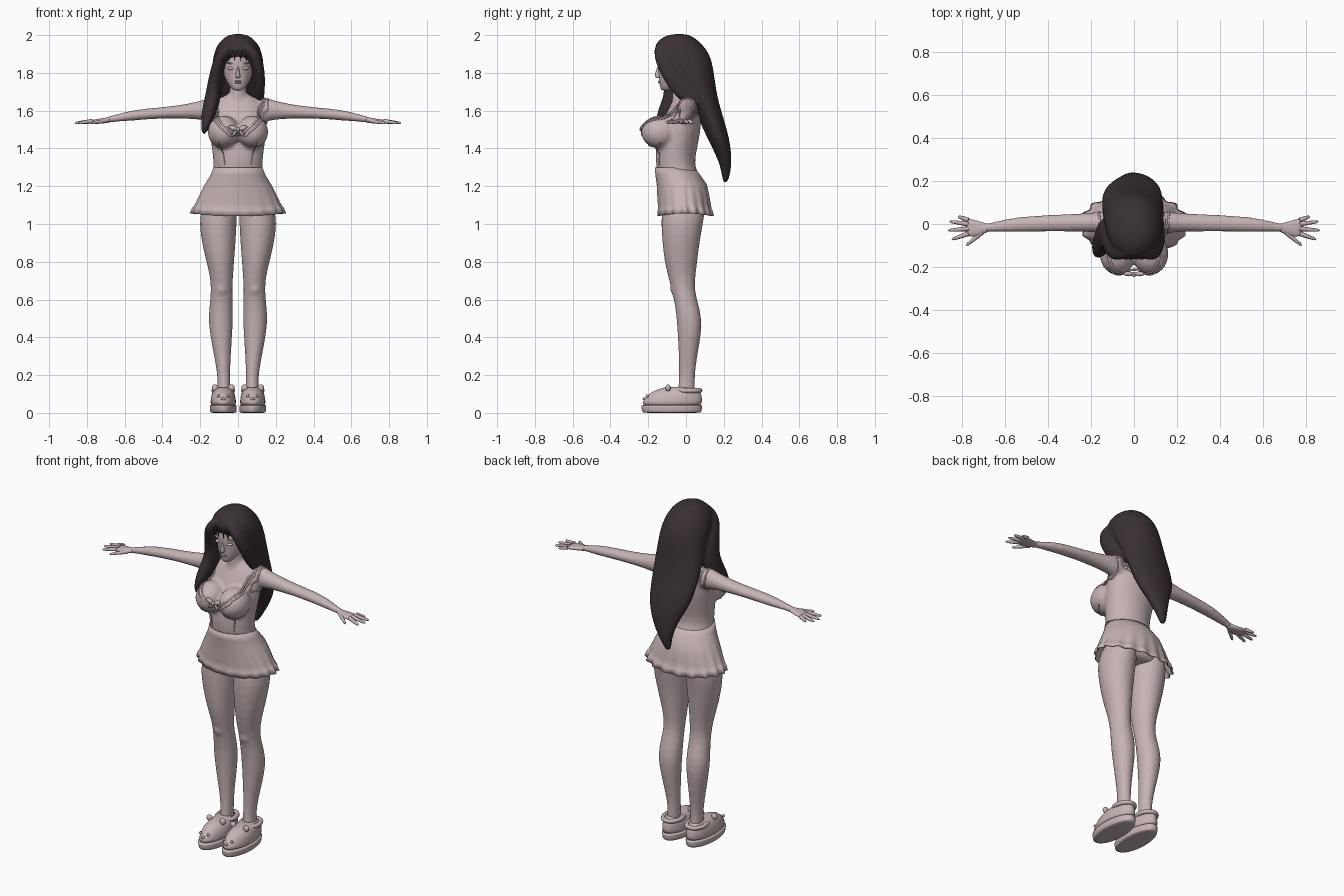
import bpy, bmesh
from math import sin, cos, pi
from mathutils import Vector, Matrix
from mathutils.bvhtree import BVHTree

cube = bpy.data.objects.get("Cube")
if cube:
    bpy.data.objects.remove(cube)


def material(name, colour):
    mat = bpy.data.materials.new(name)
    mat.use_nodes = True
    mat.diffuse_color = (*colour, 1)
    mat.node_tree.nodes["Principled BSDF"].inputs["Base Color"].default_value = (*colour, 1)
    return mat


PINK = material("dusty_pink", (.57, .455, .46))
DARK = material("dark_plum", (.042, .03, .036))


def loft(bm, sections, axis="z", sides=20):
    """Closed skin over ellipses, each given as (position, u0, u1, v0, v1)."""
    rings = []
    for pos, u0, u1, v0, v1 in sections:
        ring = []
        for i in range(sides):
            a = 2 * pi * i / sides
            u = (u0 + u1) / 2 + (u1 - u0) / 2 * cos(a)
            v = (v0 + v1) / 2 + (v1 - v0) / 2 * sin(a)
            ring.append(bm.verts.new((u, v, pos) if axis == "z" else (pos, u, v)))
        rings.append(ring)
    for a, b in zip(rings, rings[1:]):
        for i in range(sides):
            j = (i + 1) % sides
            bm.faces.new((a[i], a[j], b[j], b[i]))
    bm.faces.new(rings[0])
    bm.faces.new(rings[-1])


def ball(bm, centre, size, turn=0):
    matrix = Matrix.Translation(centre) @ Matrix.Rotation(turn, 4, "Y") @ Matrix.Diagonal((*size, 1))
    bmesh.ops.create_uvsphere(bm, u_segments=20, v_segments=12, radius=1, matrix=matrix)


def mirror(bm):
    copy = bmesh.ops.duplicate(bm, geom=bm.verts[:] + bm.edges[:] + bm.faces[:])
    verts = [g for g in copy["geom"] if isinstance(g, bmesh.types.BMVert)]
    bmesh.ops.scale(bm, vec=(-1, 1, 1), verts=verts)


def finish(name, bm, mat, subdivide=0, voxel=0, smooth=0):
    bmesh.ops.recalc_face_normals(bm, faces=bm.faces)
    mesh = bpy.data.meshes.new(name)
    bm.to_mesh(mesh)
    bm.free()
    for p in mesh.polygons:
        p.use_smooth = True
    mesh.materials.append(mat)
    ob = bpy.data.objects.new(name, mesh)
    bpy.context.collection.objects.link(ob)
    if subdivide:
        ob.modifiers.new("Subdivide", "SUBSURF").levels = subdivide
        ob.modifiers[-1].render_levels = subdivide
    if voxel:
        blend = ob.modifiers.new("Blend", "REMESH")
        blend.mode, blend.voxel_size, blend.use_smooth_shade = "VOXEL", voxel, True
        relax = ob.modifiers.new("Relax", "SMOOTH")
        relax.factor, relax.iterations = .5, smooth
    return ob


def tube(name, points, radius, mat=PINK, taper=None, closed=False):
    curve = bpy.data.curves.new(name, "CURVE")
    curve.dimensions, curve.bevel_depth, curve.bevel_resolution = "3D", radius, 2
    curve.use_fill_caps = True
    spline = curve.splines.new("POLY")
    spline.points.add(len(points) - 1)
    spline.use_cyclic_u = closed
    for i, p in enumerate(points):
        spline.points[i].co = (*p, 1)
        spline.points[i].radius = taper[i] if taper else 1
    temp = bpy.data.objects.new(name, curve)
    bpy.context.collection.objects.link(temp)
    graph = bpy.context.evaluated_depsgraph_get()
    mesh = bpy.data.meshes.new_from_object(temp.evaluated_get(graph))
    bpy.data.objects.remove(temp)
    bm = bmesh.new()
    bm.from_mesh(mesh)
    return finish(name, bm, mat)


# Body: arms, bust, neck and torso blended into one skin
bm = bmesh.new()
loft(bm, [(.07, -.05, .06, 1.54, 1.68), (.14, -.045, .06, 1.54, 1.672), (.2, -.037, .052, 1.553, 1.652),
          (.3, -.036, .047, 1.558, 1.63), (.42, -.036, .042, 1.558, 1.617), (.54, -.038, .034, 1.548, 1.607),
          (.62, -.038, .018, 1.543, 1.588), (.68, -.037, .003, 1.536, 1.57), (.71, -.04, .003, 1.535, 1.565)], "x")
ball(bm, (.076, -.138, 1.487), (.086, .102, .088))
mirror(bm)
loft(bm, [(z, -w, w, f, b) for z, w, f, b in [
    (1.04, .13, -.09, .08), (1.06, .165, -.11, .1), (1.12, .18, -.125, .115), (1.2, .165, -.135, .11),
    (1.25, .14, -.15, .075), (1.31, .128, -.16, .042), (1.4, .14, -.165, .06), (1.5, .155, -.14, .08),
    (1.57, .155, -.115, .083), (1.63, .14, -.085, .075), (1.665, .1, -.065, .055), (1.695, .048, -.06, .035)]])
loft(bm, [(1.6, -.055, .055, -.08, .04), (1.68, -.045, .045, -.073, .028), (1.8, -.045, .045, -.075, .03)])
body = finish("body", bm, PINK, 1, .01, 6)

# Head with nose, lips, brows and eyelids
bm = bmesh.new()
for side in (-1, 1):
    ball(bm, (side * .036, -.131, 1.823), (.021, .014, .009), side * -.12)
    ball(bm, (side * .038, -.136, 1.85), (.024, .009, .004), side * -.15)
loft(bm, [(z, -w, w, f, b) for z, w, f, b in [
    (1.705, .018, -.125, -.085), (1.715, .032, -.135, -.06), (1.735, .05, -.14, -.02), (1.765, .068, -.143, .02),
    (1.8, .08, -.146, .05), (1.85, .087, -.153, .07), (1.9, .087, -.153, .07), (1.95, .06, -.11, .04)]])
loft(bm, [(1.772, -.009, .009, -.155, -.12), (1.778, -.015, .015, -.165, -.12),
          (1.79, -.011, .011, -.166, -.12), (1.84, -.006, .006, -.153, -.12)], sides=12)
for z in (1.748, 1.756):
    ball(bm, (0, -.137, z), (.02, .011, .005))
finish("head", bm, PINK, 1)

# Legs
bm = bmesh.new()
loft(bm, [(1.14, .02, .17, -.1, .1), (1.08, .005, .195, -.13, .105), (1, .006, .207, -.133, .09),
          (.9, .012, .192, -.126, .073), (.8, .02, .168, -.115, .06), (.72, .026, .148, -.095, .05),
          (.65, .03, .143, -.076, .046), (.58, .027, .15, -.06, .065), (.5, .025, .158, -.05, .084),
          (.42, .03, .15, -.045, .082), (.3, .038, .127, -.038, .06), (.2, .042, .108, -.036, .046),
          (.13, .04, .11, -.042, .048), (.05, .04, .11, -.05, .05)])
ball(bm, (.087, -.05, .66), (.036, .034, .045))
mirror(bm)
finish("legs", bm, PINK, 1, .009, 5)

# Hands
for side in (-1, 1):
    label = "left" if side > 0 else "right"
    bm = bmesh.new()
    loft(bm, [(side * x, a, b, c, d) for x, a, b, c, d in [
        (.67, -.036, 0, 1.537, 1.568), (.7, -.044, .006, 1.534, 1.563), (.73, -.058, .016, 1.532, 1.558),
        (.765, -.06, .026, 1.531, 1.552), (.79, -.048, .02, 1.533, 1.547)]], "x")
    finish(label + "_palm", bm, PINK, 1)
    fingers = [(.77, .018, .818, .035), (.77, -.001, .857, .012), (.77, -.022, .864, -.03),
               (.77, -.045, .847, -.072), (.705, -.038, .78, -.1)]
    for i, (x0, y0, x1, y1) in enumerate(fingers):
        a, b = Vector((side * x0, y0, 1.545)), Vector((side * x1, y1, 1.534))
        tube(f"{label}_finger_{i + 1}", [a, a.lerp(b, .5), a.lerp(b, .9), b], .0105, taper=[1.1, .9, .65, .2])

# Flared skirt with a ruffled hem
bm = bmesh.new()
rows = [(1.3, .129, -.165, .045, 0), (1.26, .145, -.162, .075, 0), (1.21, .175, -.155, .11, 0),
        (1.16, .2, -.153, .122, .008), (1.11, .222, -.15, .13, .018), (1.085, .232, -.148, .134, .025),
        (1.08, .237, -.15, .138, .03), (1.05, .248, -.15, .144, .045)]
count, rings = 160, []
for z, w, front, back, ruffle in rows:
    ring = []
    for i in range(count):
        a = 2 * pi * i / count
        k = 1 + ruffle * cos(18 * a) * (.65 - .35 * -sin(a))
        drop = (.016 * cos(a) ** 2 - .008) * (z < 1.09)
        y = (front + back) / 2 + (back - front) / 2 * sin(a) * k
        ring.append(bm.verts.new((w * cos(a) * k, y, z + drop)))
    rings.append(ring)
for a, b in zip(rings, rings[1:]):
    for i in range(count):
        bm.faces.new((a[i], a[i - 1], b[i - 1], b[i]))
skirt = finish("skirt", bm, PINK)
skirt.modifiers.new("Cloth", "SOLIDIFY").thickness = .005

# Dress trims draped over the body
bpy.context.view_layer.update()
surface = BVHTree.FromObject(body, bpy.context.evaluated_depsgraph_get())


def drape(name, points, radius, both=False, closed=False):
    for side in ((-1, 1) if both else (1,)):
        corners = [Vector((side * x, y, z)) for x, y, z in points]
        ends = corners[1:] + (corners[:1] if closed else [])
        path = [a.lerp(b, t / 8) for a, b in zip(corners, ends) for t in range(8)]
        path = [surface.find_nearest(p)[0] for p in path]
        label = ("left_" if side > 0 else "right_") + name if both else name
        tube(label, path, radius, closed=closed)


neck_half = [(.03, -.235, 1.485), (.085, -.22, 1.53), (.125, -.14, 1.58), (.13, -.04, 1.665),
             (.13, .03, 1.67), (.12, .09, 1.61), (.05, .1, 1.585)]
for name, shift in (("neckline_edge", 0), ("neckline_band", -.02)):
    half = [(x + .4 * abs(shift), y, z + shift) for x, y, z in neck_half]
    drape(name, half + [(-x, y, z) for x, y, z in reversed(half)], .005, closed=True)
drape("armhole", [(.165, -.03, 1.69), (.165, -.08, 1.62), (.155, -.09, 1.55), (.155, 0, 1.53),
                  (.155, .08, 1.55), (.165, .08, 1.62), (.165, .03, 1.69)], .005, both=True, closed=True)
drape("front_seam", [(.1, -.2, 1.44), (.095, -.17, 1.38), (.085, -.17, 1.3)], .003, both=True)
drape("bust_fold", [(.0, -.19, 1.425), (.07, -.2, 1.415), (.14, -.12, 1.44)], .004, both=True)

# Chest bow
bm = bmesh.new()
ball(bm, (.025, -.232, 1.508), (.024, .011, .013), -.35)
ball(bm, (.018, -.232, 1.482), (.007, .006, .022), -.6)
mirror(bm)
ball(bm, (0, -.235, 1.5), (.01, .012, .011))
finish("bow", bm, PINK)

# Clog slippers with ears, button eyes and heel rim
bm = bmesh.new()
loft(bm, [(0, .012, .142, -.225, .075), (.002, .008, .147, -.232, .082), (.03, .006, .15, -.237, .086),
          (.04, .006, .15, -.237, .086), (.042, .014, .142, -.228, .08)], sides=32)
loft(bm, [(.03, .01, .146, -.234, .084), (.06, .01, .146, -.23, .086), (.09, .014, .142, -.21, .085),
          (.115, .022, .134, -.175, .075), (.132, .038, .118, -.13, .055), (.138, .05, .106, -.1, .03)], sides=32)
for offset in (-.043, .043):
    ball(bm, (.078 + offset, -.095, .132), (.018, .014, .019))
    ball(bm, (.078 + offset * .6, -.206, .09), (.008, .008, .008))
ball(bm, (.078, -.222, .075), (.012, .008, .008))
mirror(bm)
finish("slippers", bm, PINK, 1)
for side in (-1, 1):
    rim = [(side * .078 + .05 * cos(i * pi / 12), .008 + .066 * sin(i * pi / 12), .118) for i in range(24)]
    tube("left_slipper_rim" if side > 0 else "right_slipper_rim", rim, .013, closed=True)

# Long hair: crown and back fall, side strands and one long front lock
bm = bmesh.new()
loft(bm, [(2.007, -.03, .03, -.07, .0), (1.992, -.07, .07, -.125, .04), (1.955, -.108, .108, -.165, .085),
          (1.91, -.128, .128, -.172, .12), (1.86, -.137, .137, -.13, .14), (1.78, -.145, .142, -.075, .152),
          (1.68, -.152, .14, 0, .165), (1.6, -.152, .135, .05, .187), (1.5, -.14, .13, .09, .218),
          (1.42, -.095, .105, .13, .236), (1.33, -.06, .055, .175, .243), (1.26, -.05, .01, .19, .234),
          (1.215, -.045, -.015, .195, .22)])
strand = [(1.97, 0, .05, -.15, -.09), (1.92, .03, .11, -.174, -.08), (1.86, .07, .135, -.165, -.05)]
loft(bm, strand + [(1.78, .088, .145, -.13, -.02), (1.7, .09, .142, -.08, .04), (1.62, .09, .135, 0, .1)])
loft(bm, [(z, -b, -a, c, d) for z, a, b, c, d in strand] + [
    (1.78, -.155, -.085, -.13, .02), (1.7, -.17, -.088, -.11, .04), (1.62, -.188, -.1, -.145, .0),
    (1.55, -.198, -.13, -.165, -.05), (1.47, -.193, -.17, -.15, -.1)])
finish("hair", bm, DARK, 1, .009, 5)
for i, x in enumerate((-.045, -.018, .014, .042)):
    tube(f"fringe_wisp_{i + 1}", [(x * .7, -.158, 1.92), (x, -.16, 1.89), (x * 1.1, -.157, 1.862)], .006,
         DARK, taper=[1.4, .8, .1])
